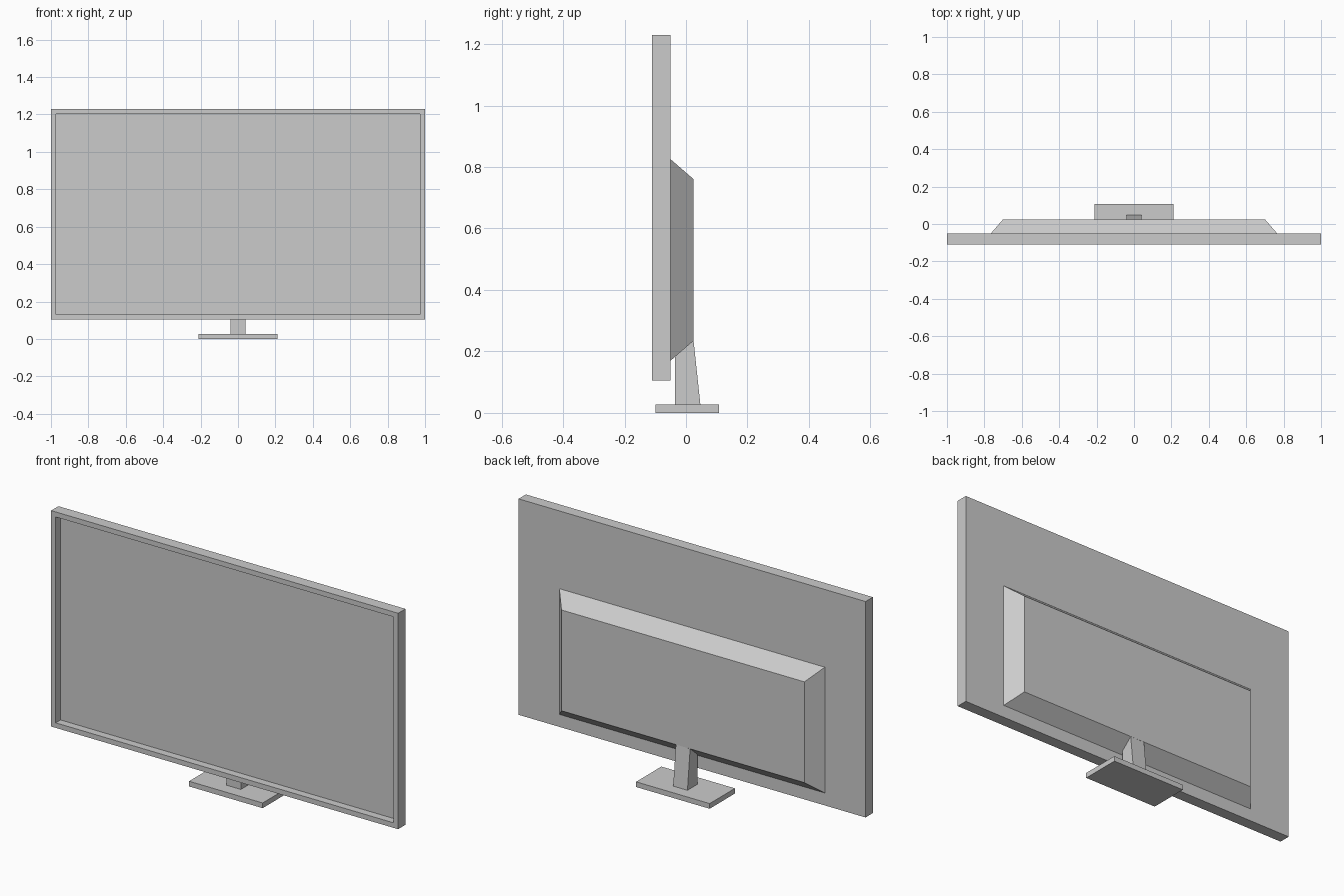
import bpy
import bmesh

cube = bpy.data.objects.get("Cube")
if cube:
    bpy.data.objects.remove(cube, do_unlink=True)

GREY = (0.6, 0.6, 0.6, 1)
plastic = bpy.data.materials.new("grey plastic")
plastic.use_nodes = True
plastic.diffuse_color = GREY
plastic.node_tree.nodes["Principled BSDF"].inputs["Base Color"].default_value = GREY


def finish(name, bm):
    bmesh.ops.recalc_face_normals(bm, faces=bm.faces)
    mesh = bpy.data.meshes.new(name)
    bm.to_mesh(mesh)
    bm.free()
    mesh.materials.append(plastic)
    obj = bpy.data.objects.new(name, mesh)
    bpy.context.collection.objects.link(obj)
    return obj


def box(x, y0, y1, z0, z1):
    """Box symmetric in x, as a bmesh."""
    bm = bmesh.new()
    bmesh.ops.create_cube(bm, size=1)
    for v in bm.verts:
        v.co.x *= 2 * x
        v.co.y = y1 if v.co.y > 0 else y0
        v.co.z = z1 if v.co.z > 0 else z0
    return bm


# Display panel with a recessed screen in its front
bm = box(1, -0.11, -0.05, 0.105, 1.23)
bm.normal_update()
front = min(bm.faces, key=lambda f: f.normal.y)
bmesh.ops.inset_region(bm, faces=[front], thickness=0.037)
screen = bmesh.ops.extrude_face_region(bm, geom=[front])
bmesh.ops.delete(bm, geom=[front], context="FACES_ONLY")
for v in screen["geom"]:
    if isinstance(v, bmesh.types.BMVert):
        v.co.y += 0.04
finish("display_panel", bm)

# Rear housing, tapering away from the panel
bm = box(0.765, -0.05, 0.025, 0.17, 0.825)
for v in bm.verts:
    if v.co.y > 0:
        v.co.x -= 0.065 if v.co.x > 0 else -0.065
        v.co.z += 0.065 if v.co.z < 0.5 else -0.065
finish("rear_housing", bm)

# Stand neck, with a leaning back face
bm = box(0.041, -0.035, 0.047, 0.025, 0.25)
for v in bm.verts:
    if v.co.y > 0 and v.co.z > 0.1:
        v.co.y = 0.023
finish("stand_neck", bm)

# Stand foot
finish("stand_foot", box(0.212, -0.10, 0.108, 0, 0.027))
